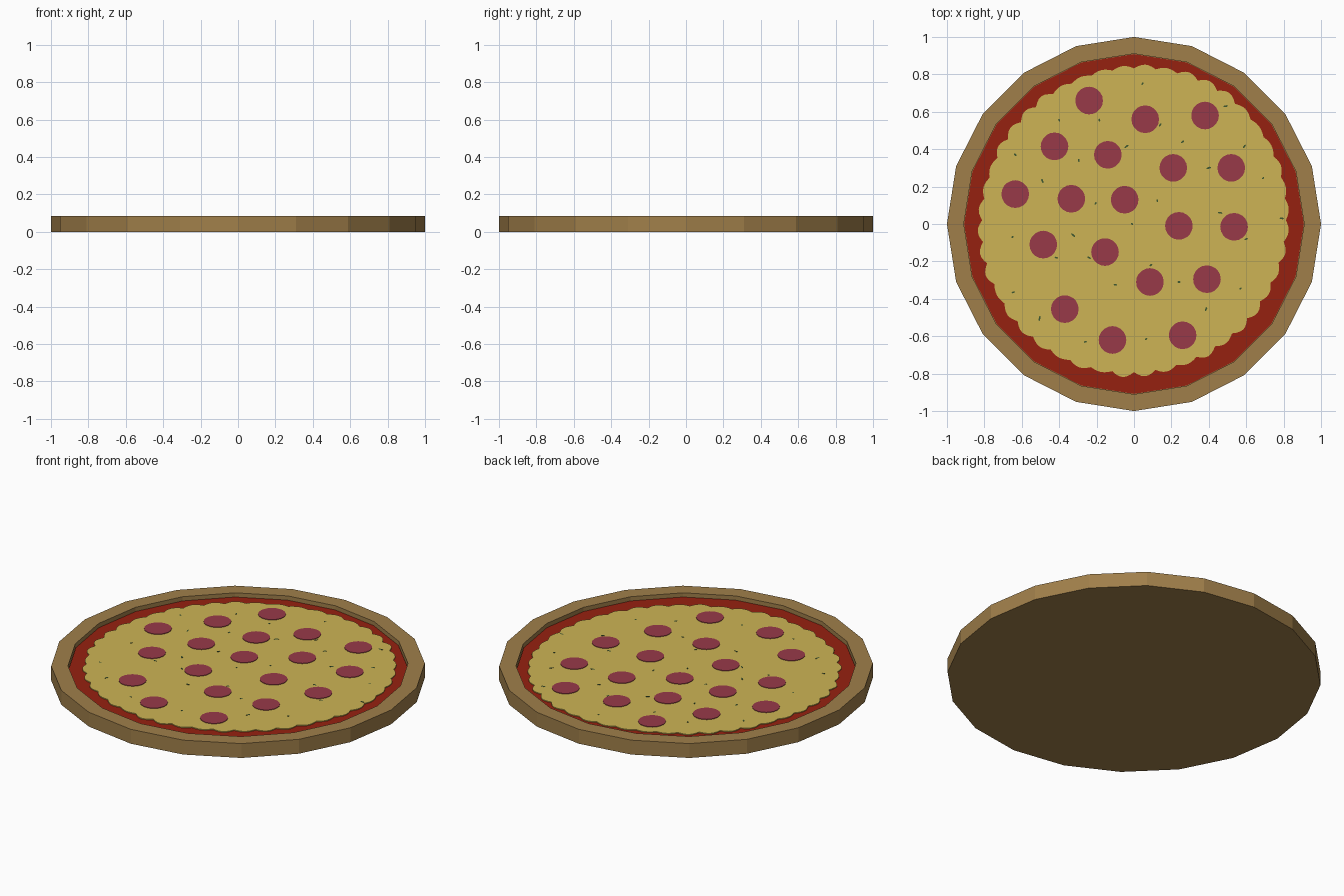
import bpy, bmesh, math, random

if "Cube" in bpy.data.objects:
    bpy.data.objects.remove(bpy.data.objects["Cube"])
random.seed(4)


def material(name, rgb):
    m = bpy.data.materials.new(name)
    lin = [(c / 255 / 12.92) if c < 10 else ((c / 255 + 0.055) / 1.055) ** 2.4 for c in rgb]
    m.diffuse_color = (*lin, 1)
    m.use_nodes = True
    m.node_tree.nodes["Principled BSDF"].inputs["Base Color"].default_value = m.diffuse_color
    return m


CRUST = material("baked_crust", (160, 127, 74))
SAUCE = material("tomato_sauce", (150, 33, 16))
CHEESE = material("melted_cheese", (205, 180, 85))
MEAT = material("pepperoni_red", (152, 58, 73))
HERB = material("herb_green", (62, 88, 48))


def finish(bm, name, mat):
    bmesh.ops.recalc_face_normals(bm, faces=bm.faces)
    mesh = bpy.data.meshes.new(name)
    bm.to_mesh(mesh)
    bm.free()
    mesh.materials.append(mat)
    obj = bpy.data.objects.new(name, mesh)
    bpy.context.collection.objects.link(obj)
    return obj


def circle(cx, cy, rx, ry, sides, turn=0.0):
    pts = []
    for i in range(sides):
        a = 2 * math.pi * i / sides
        x, y = rx * math.cos(a), ry * math.sin(a)
        pts.append((cx + x * math.cos(turn) - y * math.sin(turn),
                    cy + x * math.sin(turn) + y * math.cos(turn)))
    return pts


def plate(bm, outline, z0, z1):
    """Flat slab with the given outline."""
    low = [bm.verts.new((x, y, z0)) for x, y in outline]
    top = [bm.verts.new((x, y, z1)) for x, y in outline]
    n = len(outline)
    bm.faces.new(low[::-1])
    bm.faces.new(top)
    for i in range(n):
        j = (i + 1) % n
        bm.faces.new((low[i], low[j], top[j], top[i]))


# Crust: 20-sided dish with a flat raised rim
bm = bmesh.new()
rings = [[bm.verts.new((x, y, z)) for x, y in circle(0, 0, r, r, 20)]
         for r, z in ((1, 0), (1, 0.085), (0.91, 0.085), (0.91, 0.055))]
for a, b in zip(rings, rings[1:]):
    for i in range(20):
        j = (i + 1) % 20
        bm.faces.new((a[i], a[j], b[j], b[i]))
bm.faces.new(rings[0][::-1])
bm.faces.new(rings[-1])
finish(bm, "crust", CRUST)

# Sauce layer filling the dish
bm = bmesh.new()
plate(bm, circle(0, 0, 0.908, 0.908, 20), 0.054, 0.061)
finish(bm, "sauce", SAUCE)

# Cheese layer with an uneven scalloped edge
BUMPS, STEPS = 44, 6
outline = []
for b in range(BUMPS):
    amp = random.uniform(0.012, 0.028)
    for s in range(STEPS):
        t = s / STEPS
        a = 2 * math.pi * (b + t) / BUMPS
        r = 0.812 + 0.012 * math.sin(2 * a) + amp * math.sin(math.pi * t)
        outline.append((r * math.cos(a), r * math.sin(a) + 0.02))
bm = bmesh.new()
plate(bm, outline, 0.058, 0.066)
finish(bm, "cheese", CHEESE)

# Pepperoni slices
SLICES = [(-.24, .66), (.06, .56), (.38, .58), (-.425, .415), (-.14, .37), (.21, .3),
          (.52, .3), (-.635, .16), (-.335, .135), (-.05, .13), (.24, -.01), (.535, -.015),
          (-.485, -.11), (-.155, -.15), (.085, -.31), (.39, -.295), (-.37, -.455),
          (-.115, -.62), (.26, -.595)]
bm = bmesh.new()
for x, y in SLICES:
    plate(bm, circle(x, y, 0.074, 0.074, 20), 0.064, 0.069)
finish(bm, "pepperoni_slices", MEAT)

# Herb flakes
FLAKES = [(.045, .75), (.49, .63), (-.4, .555), (-.185, .555), (.14, .53), (-.04, .415),
          (.26, .44), (.59, .415), (-.635, .37), (-.295, .34), (.4, .3), (.69, .245),
          (-.49, .23), (-.205, .11), (.125, .125), (-.01, 0), (.46, .06), (.79, .03),
          (-.65, -.07), (-.325, -.06), (-.415, -.18), (-.24, -.18), (.09, -.22), (.6, -.08),
          (-.1, -.325), (.24, -.31), (.57, -.345), (.385, -.455), (-.645, -.365),
          (-.505, -.505), (-.26, -.63), (.065, -.615)]
bm = bmesh.new()
for x, y in FLAKES:
    w = random.uniform(0.007, 0.015)
    plate(bm, circle(x, y, w, 0.005, 6, random.uniform(0, math.pi)), 0.065, 0.0668)
finish(bm, "herb_flakes", HERB)
